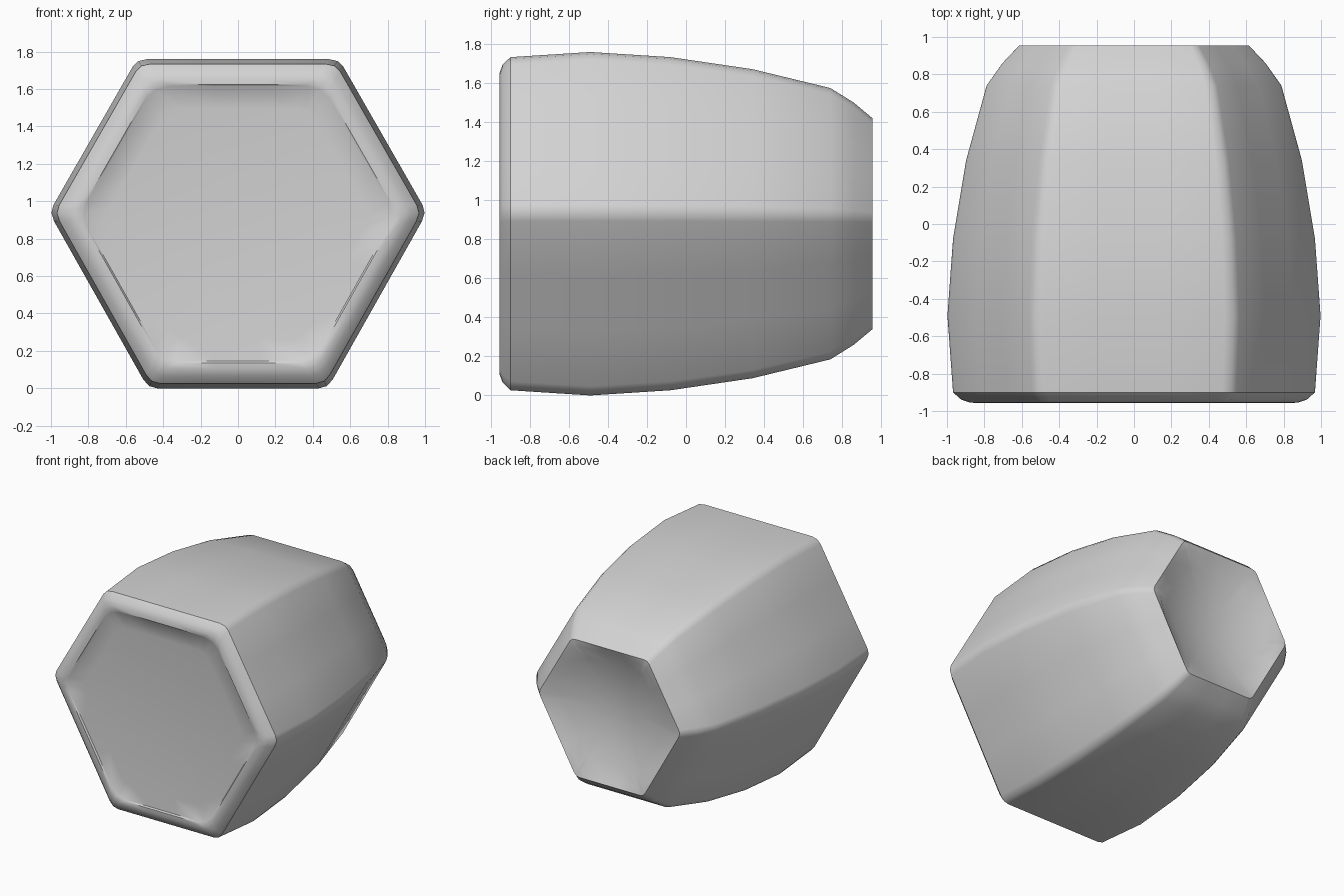
import bpy
import bmesh
import math
from mathutils import Vector

cube = bpy.data.objects.get("Cube")
if cube:
    bpy.data.objects.remove(cube, do_unlink=True)

CENTRE_Z = 0.88
# Slightly uneven hexagon, drawn as x, z around the axis
HEXAGON = [Vector(p) for p in ((1.01, 0.06), (0.54, 0.88), (-0.54, 0.88),
                               (-1.01, 0.06), (-0.48, -0.88), (0.48, -0.88))]


def outline(scale, cut):
    """Hexagon with softened corners and two extra points on each side."""
    points = []
    for i, c in enumerate(HEXAGON):
        before, after = HEXAGON[i - 1], HEXAGON[(i + 1) % 6]
        a, b = c.lerp(before, cut), c.lerp(after, cut)
        points += [a, (a + 2 * c + b) / 4, b, c.lerp(after, 0.35), c.lerp(after, 0.65)]
    return [p * scale for p in points]


def add_ring(bm, points, depth):
    return [bm.verts.new((p.x, depth(p), p.y + CENTRE_Z)) for p in points]


def bridge(bm, first, second):
    n = len(first)
    for i in range(n):
        j = (i + 1) % n
        bm.faces.new((first[i], first[j], second[j], second[i]))


def dish(edge_y, edge_radius, sphere_radius, side):
    """Depth of a shallow hollow; side is +1 at the back, -1 at the front."""
    return lambda p: edge_y - side * (edge_radius ** 2 - p.length_squared) / (2 * sphere_radius)


bm = bmesh.new()
front_dish = dish(-0.95, 0.8, 10, -1)
back_dish = dish(0.955, 0.57, 1.3, 1)
rings = []

# Gently hollow front panel, from its middle outwards
for s in (0.25, 0.5, 0.7, 0.835):
    rings.append(add_ring(bm, outline(s, 0.09), front_dish))
# Rounded front lip and barrel-shaped wall, up to the straight back rim
for y, s, cut in ((-0.957, 0.845, 0.09), (-0.955, 0.88, 0.06), (-0.94, 0.925, 0.05),
                  (-0.9, 0.97, 0.05), (-0.49, 1.0, 0.05), (-0.08, 0.97, 0.05),
                  (0.34, 0.9, 0.05), (0.74, 0.79, 0.05), (0.86, 0.705, 0.05),
                  (0.955, 0.615, 0.05)):
    rings.append(add_ring(bm, outline(s, cut), lambda p, y=y: y))
# Hollow at the back
for s in (0.56, 0.45, 0.3, 0.15):
    rings.append(add_ring(bm, outline(s, 0.05), back_dish))

for first, second in zip(rings, rings[1:]):
    bridge(bm, first, second)
# Close the middle of both ends
for ring, depth in ((rings[0], front_dish), (rings[-1], back_dish)):
    middle = bm.verts.new((0, depth(Vector((0, 0))), CENTRE_Z))
    for i, v in enumerate(ring):
        bm.faces.new((v, ring[(i + 1) % len(ring)], middle))
bmesh.ops.recalc_face_normals(bm, faces=bm.faces)

mesh = bpy.data.meshes.new("hexagonal_barrel")
bm.to_mesh(mesh)
bm.free()
barrel = bpy.data.objects.new("hexagonal_barrel", mesh)
bpy.context.collection.objects.link(barrel)

# Single plain grey
grey = bpy.data.materials.new("light_grey")
grey.use_nodes = True
colour = (0.65, 0.65, 0.65, 1)
grey.diffuse_color = colour
grey.node_tree.nodes["Principled BSDF"].inputs["Base Color"].default_value = colour
mesh.materials.append(grey)

bpy.ops.object.select_all(action="DESELECT")
barrel.select_set(True)
bpy.context.view_layer.objects.active = barrel
bpy.ops.object.shade_smooth_by_angle(angle=math.radians(40))
